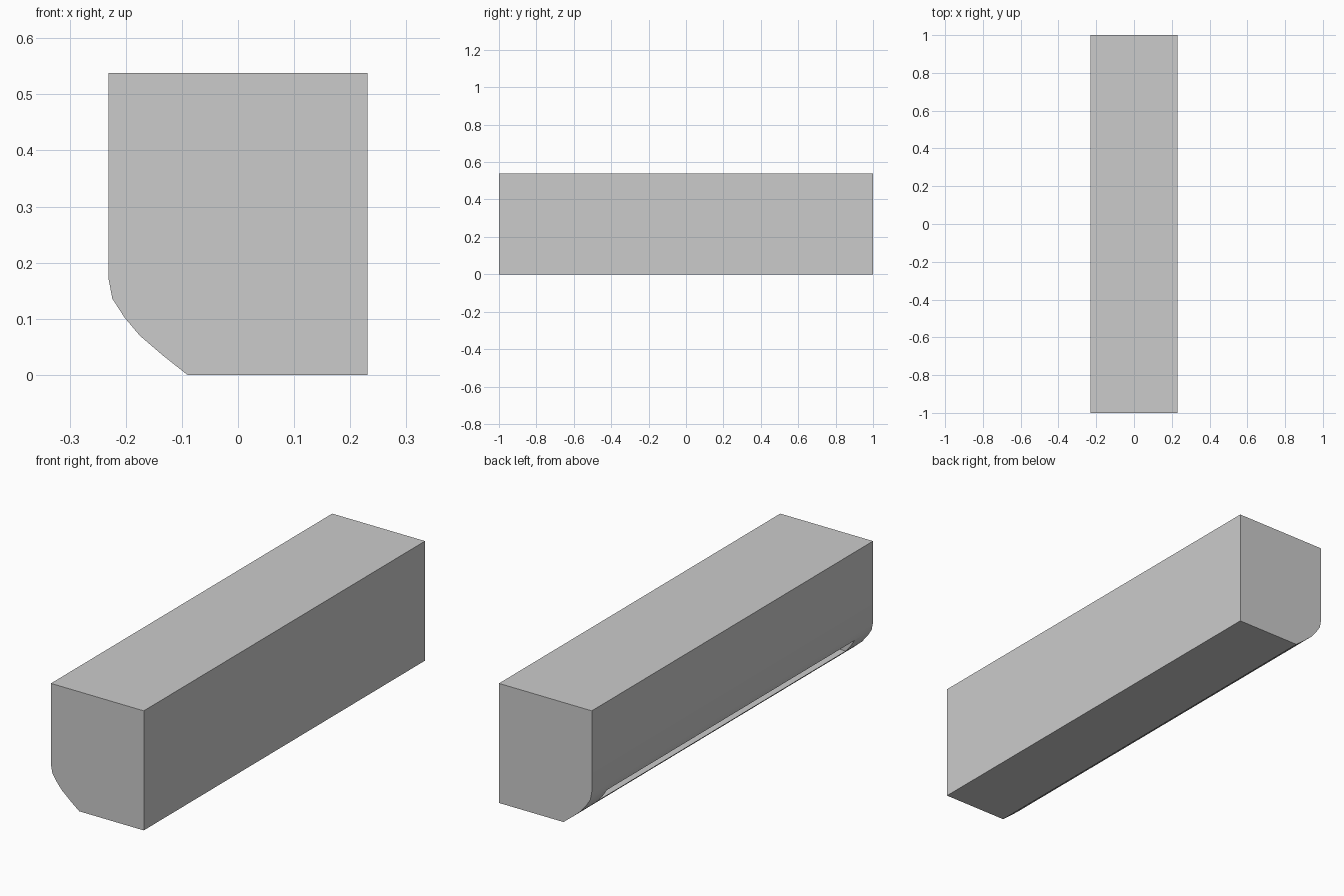
import bpy, bmesh

if "Cube" in bpy.data.objects:
    bpy.data.objects.remove(bpy.data.objects["Cube"])

def prism(name, profile, half_length):
    """Extrude an x/z profile along y, centred on y = 0."""
    bm = bmesh.new()
    face = bm.faces.new([bm.verts.new((x, -half_length, z)) for x, z in profile])
    ext = bmesh.ops.extrude_face_region(bm, geom=[face])
    verts = [g for g in ext["geom"] if isinstance(g, bmesh.types.BMVert)]
    bmesh.ops.translate(bm, verts=verts, vec=(0, 2 * half_length, 0))
    bmesh.ops.recalc_face_normals(bm, faces=bm.faces)
    mesh = bpy.data.meshes.new(name)
    bm.to_mesh(mesh)
    bm.free()
    obj = bpy.data.objects.new(name, mesh)
    bpy.context.collection.objects.link(obj)
    return obj

# Long casing with a rounded lower edge
casing = prism("casing", [
    (-0.231, 0.538), (0.231, 0.538), (0.231, 0), (-0.09, 0), (-0.133, 0.034),
    (-0.175, 0.07), (-0.202, 0.102), (-0.224, 0.136), (-0.231, 0.173)], 1.0)

# Long outlet slot recessed into the rounded edge
cutter = prism("slot_cutter", [
    (-0.3, 0.075), (-0.13, 0.075), (-0.13, 0.134), (-0.3, 0.134)], 0.88)
cutter.hide_render = True
cutter.hide_set(True)
cut = casing.modifiers.new("slot", 'BOOLEAN')
cut.operation = 'DIFFERENCE'
cut.solver = 'EXACT'
cut.object = cutter

# Smooth the curve, keep the box edges sharp
bpy.context.view_layer.objects.active = casing
casing.select_set(True)
bpy.ops.object.modifier_apply(modifier="slot")
bpy.data.objects.remove(cutter)
bpy.ops.object.shade_smooth_by_angle(angle=0.5)
